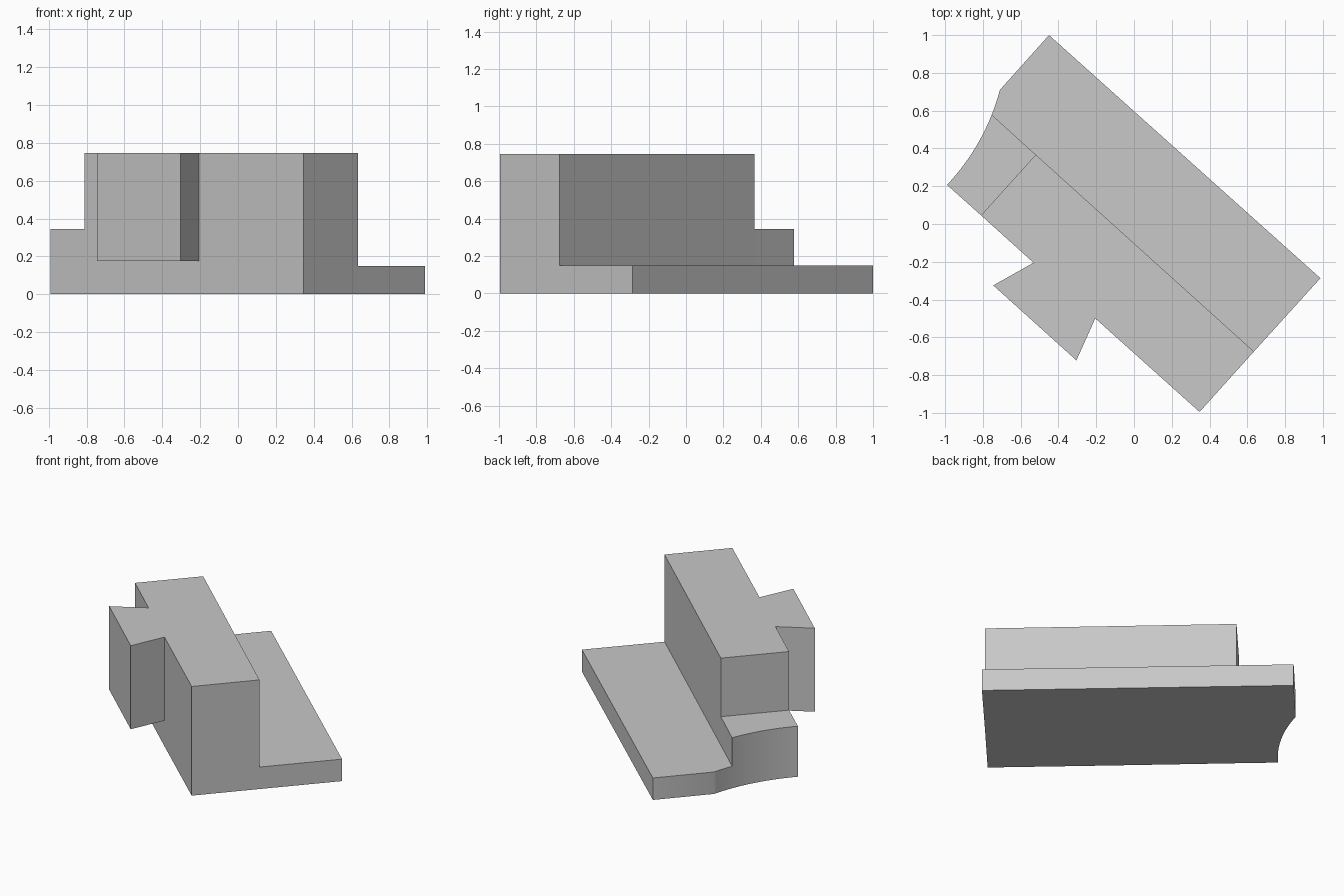
import bpy
import bmesh
from mathutils import Vector

cube = bpy.data.objects.get("Cube")
if cube:
    bpy.data.objects.remove(cube, do_unlink=True)

# One plain grey for the whole solid
grey = bpy.data.materials.new("plain grey")
grey.use_nodes = True
colour = (0.58, 0.58, 0.58, 1)
grey.diffuse_color = colour
grey.node_tree.nodes["Principled BSDF"].inputs["Base Color"].default_value = colour


def prism(name, outline, bottom, top):
    """Extrude a plan outline straight up between two heights."""
    bm = bmesh.new()
    face = bm.faces.new([bm.verts.new((p[0], p[1], bottom)) for p in outline])
    result = bmesh.ops.extrude_face_region(bm, geom=[face])
    for v in result["geom"]:
        if isinstance(v, bmesh.types.BMVert):
            v.co.z = top
    bmesh.ops.recalc_face_normals(bm, faces=bm.faces)
    mesh = bpy.data.meshes.new(name)
    bm.to_mesh(mesh)
    bm.free()
    mesh.materials.append(grey)
    obj = bpy.data.objects.new(name, mesh)
    bpy.context.collection.objects.link(obj)
    bpy.ops.object.select_all(action="DESELECT")
    obj.select_set(True)
    bpy.context.view_layer.objects.active = obj
    bpy.ops.object.shade_smooth_by_angle(angle=0.5)
    return obj


def hollow(t):
    """Point on the shallow concave end, t = 0 at the front corner."""
    chord = arc_end - arc_start
    inward = Vector((chord.y, -chord.x)).normalized()
    return arc_start + chord * t + inward * (4 * t * (1 - t) * sagitta)


def hollow_span(t0, t1, steps):
    return [hollow(t0 + (t1 - t0) * i / steps) for i in range(steps + 1)]


# Key plan points
arc_start, arc_end = Vector((-0.99, 0.207)), Vector((-0.71, 0.71))
sagitta, split = 0.036, 0.764
back_corner, right_corner, front_corner = (-0.45, 1.0), (0.987, -0.287), (0.347, -0.995)
wall_end, wall_start = (0.635, -0.675), (-0.52, 0.367)
ledge_front = (-0.81, 0.046)
tail_left, tail_right = (-0.532, -0.205), (-0.205, -0.5)

# Thin plate along the back
prism("base_plate", hollow_span(split, 1, 8) + [back_corner, right_corner, wall_end, wall_start], 0, 0.15)

# Middle-height ledge at the hollow end
prism("end_ledge", hollow_span(0, split, 20) + [wall_start, ledge_front], 0, 0.345)

# Tall wall along the front
prism("tall_wall", [wall_start, wall_end, front_corner, tail_right, tail_left, ledge_front], 0, 0.745)

# Flared dovetail on the front of the wall
prism("dovetail", [tail_left, tail_right, (-0.305, -0.722), (-0.745, -0.325)], 0.175, 0.745)
